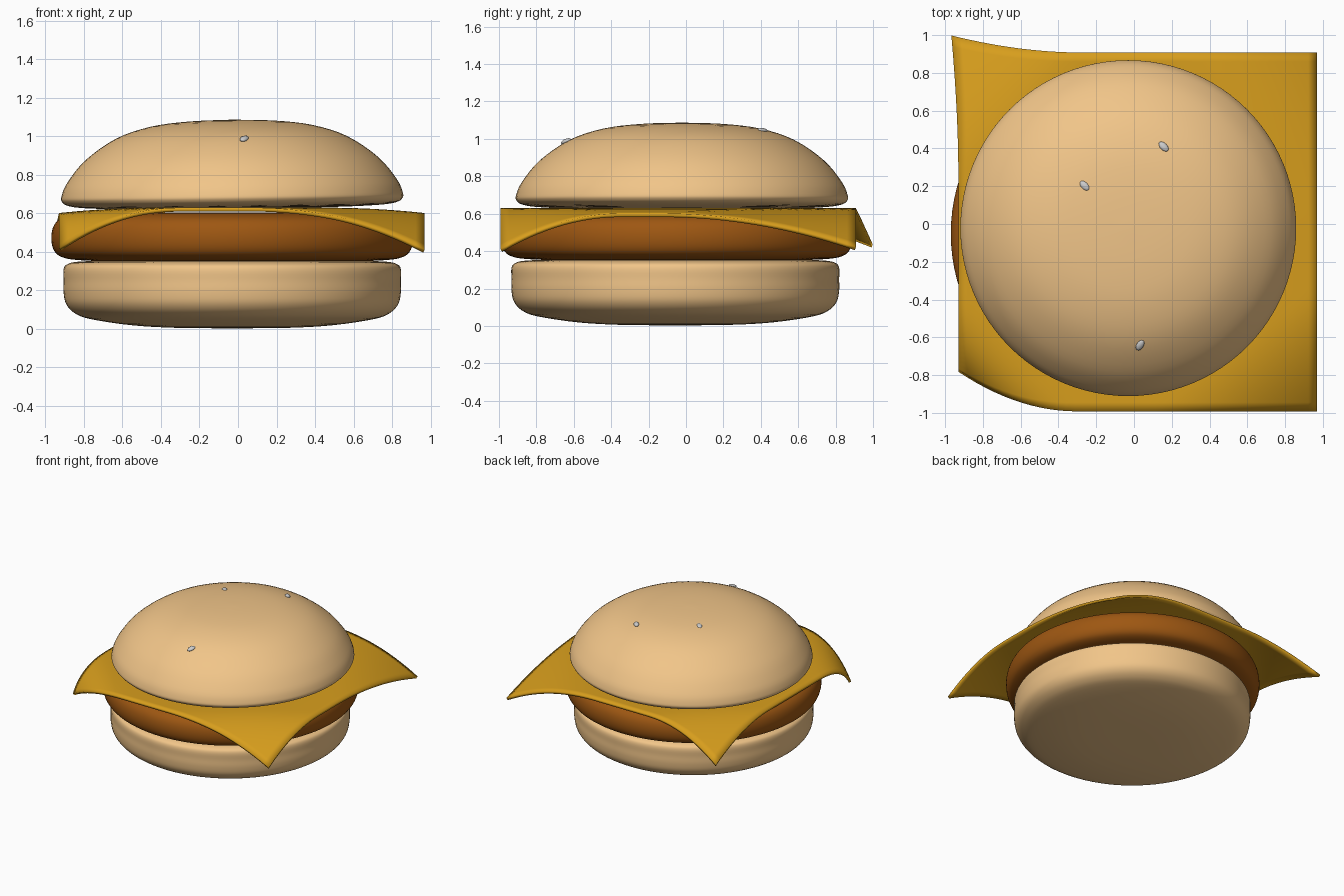
import bpy, bmesh, math
from mathutils import Vector, Matrix

if "Cube" in bpy.data.objects:
    bpy.data.objects.remove(bpy.data.objects["Cube"])


def material(name, rgb):
    m = bpy.data.materials.new(name)
    m.diffuse_color = (*rgb, 1)
    m.use_nodes = True
    m.node_tree.nodes["Principled BSDF"].inputs["Base Color"].default_value = m.diffuse_color
    return m


def finish(name, bm, mat=None, angle=40):
    me = bpy.data.meshes.new(name)
    bm.to_mesh(me)
    bm.free()
    ob = bpy.data.objects.new(name, me)
    bpy.context.collection.objects.link(ob)
    if mat:
        me.materials.append(mat)
    bpy.ops.object.select_all(action='DESELECT')
    ob.select_set(True)
    bpy.context.view_layer.objects.active = ob
    bpy.ops.object.shade_smooth_by_angle(angle=math.radians(angle))
    return ob


def smooth_profile(pts, steps=4):
    # Catmull-Rom curve through the profile points
    p = [Vector(q) for q in pts]
    p = [p[0]] + p + [p[-1]]
    out = []
    for a, b, c, d in zip(p, p[1:], p[2:], p[3:]):
        for i in range(steps):
            t = i / steps
            out.append(0.5 * (2 * b + (c - a) * t + (2 * a - 5 * b + 4 * c - d) * t * t
                              + (3 * b - a - 3 * c + d) * t ** 3))
    return out + [p[-1]]


def lathe(name, pts, centre, mat, segments=96):
    bm = bmesh.new()
    vs = [bm.verts.new((max(q.x, 0), 0, q.y)) for q in smooth_profile(pts)]
    es = [bm.edges.new(e) for e in zip(vs, vs[1:])]
    bmesh.ops.spin(bm, geom=vs + es, cent=(0, 0, 0), axis=(0, 0, 1),
                   angle=math.tau, steps=segments)
    bmesh.ops.remove_doubles(bm, verts=bm.verts, dist=1e-4)
    bmesh.ops.recalc_face_normals(bm, faces=bm.faces)
    ob = finish(name, bm, mat)
    ob.location = (*centre, 0)
    return ob


bread = material("bread", (0.88, 0.56, 0.25))
meat = material("meat", (0.34, 0.095, 0.006))
cheddar = material("cheddar", (0.68, 0.34, 0.012))

# Bottom bun
lathe("bottom_bun", [(0, 0.003), (0.3, 0.006), (0.53, 0.02), (0.74, 0.052), (0.82, 0.083),
                     (0.863, 0.13), (0.876, 0.19), (0.876, 0.25), (0.876, 0.31),
                     (0.855, 0.337), (0.79, 0.35), (0.6, 0.353), (0, 0.353)],
      (-0.03, -0.057), bread)

# Patty
lathe("patty", [(0, 0.352), (0.58, 0.352), (0.79, 0.357), (0.885, 0.373), (0.927, 0.41),
                (0.94, 0.475), (0.925, 0.54), (0.88, 0.58), (0.79, 0.6), (0.58, 0.605),
                (0, 0.605)], (-0.03, -0.05), meat)

# Top bun, tipped slightly
top = lathe("top_bun", [(0, 0.622), (0.5, 0.627), (0.75, 0.635), (0.85, 0.648), (0.884, 0.67),
                        (0.886, 0.7), (0.855, 0.77), (0.76, 0.885), (0.6, 0.995),
                        (0.42, 1.055), (0.22, 1.08), (0, 1.087)], (-0.022, -0.022), bread)
top.rotation_euler.y = -0.012

# Cheese slice: a flat square whose corners sag
# side x, side y: (reach along x, reach along y, corner shift x, y, z)
corners = {(-1, -1): (0.63, 0.63, 0, 0.21, -0.185), (1, -1): (0.9, 0.65, 0, 0, -0.19),
           (1, 1): (0.8, 1.05, 0, 0, -0.18), (-1, 1): (0.65, 0.65, -0.037, 0.09, -0.165)}
bm = bmesh.new()
bmesh.ops.create_grid(bm, x_segments=40, y_segments=40, size=1)
for v in bm.verts:
    x, y = v.co.x * 0.95 + 0.02, v.co.y * 0.95 - 0.042
    sag = max(0, abs(v.co.x) - 0.45) / 0.55
    p = Vector((x, y, 0.63 - 0.028 * sag ** 2))
    for (sx, sy), (rx, ry, *shift) in corners.items():
        d = 0.95 * (1 - sx * v.co.x) / rx + 0.95 * (1 - sy * v.co.y) / ry
        p += Vector(shift) * max(0, 1 - d) ** 2
    v.co = p
cheese = finish("cheese_slice", bm, cheddar)
solid = cheese.modifiers.new("thickness", 'SOLIDIFY')
solid.thickness = 0.02
solid.offset = -1

# Sesame seeds lying on the crown: x, y, z, outward slope, turn
for i, (x, y, z, slope, turn) in enumerate([(0.157, 0.41, 1.046, 0.22, -45),
                                            (-0.262, 0.203, 1.065, 0.14, -45),
                                            (0.032, -0.642, 0.988, 0.45, 60)]):
    bm = bmesh.new()
    bmesh.ops.create_uvsphere(bm, u_segments=16, v_segments=10, radius=1)
    seed = finish(f"sesame_seed_{i + 1}", bm)
    out = Vector((x + 0.022, y + 0.022, 0)).normalized() * slope
    lean = Vector((0, 0, 1)).rotation_difference(out + Vector((0, 0, 1))).to_matrix().to_4x4()
    seed.matrix_world = (Matrix.Translation((x, y, z)) @ lean
                         @ Matrix.Rotation(math.radians(turn), 4, 'Z')
                         @ Matrix.Diagonal((0.032, 0.019, 0.012, 1)))
